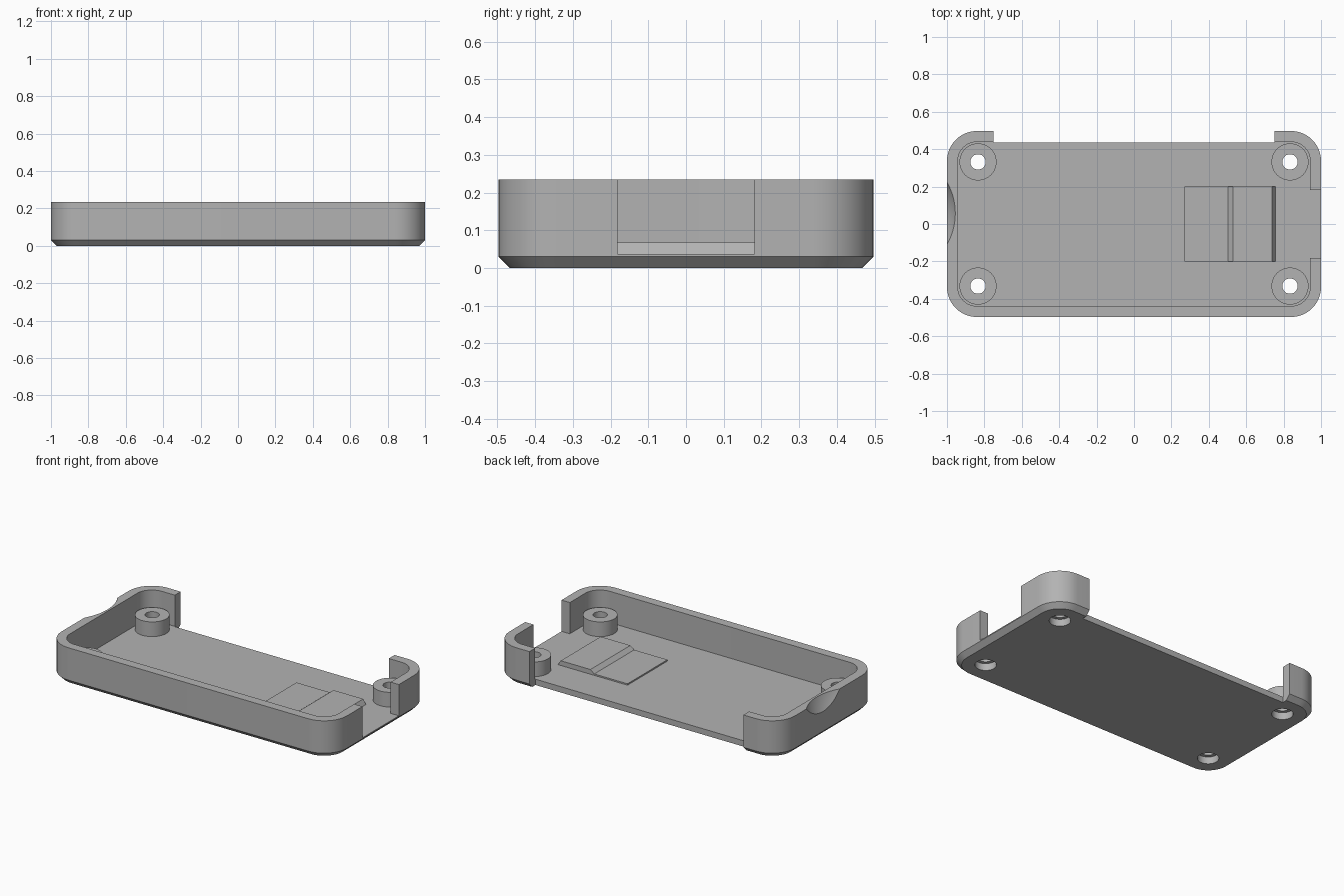
import bpy, bmesh, math

if "Cube" in bpy.data.objects:
    bpy.data.objects.remove(bpy.data.objects["Cube"], do_unlink=True)

grey = bpy.data.materials.new("plain grey")
grey.use_nodes = True
grey.diffuse_color = (0.45, 0.45, 0.45, 1)
grey.node_tree.nodes["Principled BSDF"].inputs["Base Color"].default_value = (0.45, 0.45, 0.45, 1)

FLOOR, TOP = 0.037, 0.235
HX, HY = 1.0, 0.497
WALL = 0.058
BOSS_TOP = 0.13


def make_object(name, bm):
    bmesh.ops.recalc_face_normals(bm, faces=bm.faces)
    mesh = bpy.data.meshes.new(name)
    bm.to_mesh(mesh)
    bm.free()
    mesh.materials.append(grey)
    obj = bpy.data.objects.new(name, mesh)
    bpy.context.collection.objects.link(obj)
    return obj


def rounded_outline(hx, hy, r, steps=12):
    pts = []
    for k, (sx, sy) in enumerate([(1, 1), (-1, 1), (-1, -1), (1, -1)]):
        for i in range(steps + 1):
            a = math.radians(90 * k + 90 * i / steps)
            pts.append((sx * (hx - r) + r * math.cos(a), sy * (hy - r) + r * math.sin(a)))
    return pts


def loft(name, layers):
    """Solid through a stack of (outline, z) layers."""
    bm = bmesh.new()
    rings = [[bm.verts.new((x, y, z)) for x, y in pts] for pts, z in layers]
    n = len(rings[0])
    for low, high in zip(rings, rings[1:]):
        for i in range(n):
            j = (i + 1) % n
            bm.faces.new((low[i], low[j], high[j], high[i]))
    bm.faces.new(rings[0])
    bm.faces.new(rings[-1])
    return make_object(name, bm)


def box(name, x0, x1, y0, y1, z0, z1):
    pts = [(x0, y0), (x1, y0), (x1, y1), (x0, y1)]
    return loft(name, [(pts, z0), (pts, z1)])


def cylinder(name, x, y, r, z0, z1, sides=48):
    pts = [(x + r * math.cos(2 * math.pi * i / sides), y + r * math.sin(2 * math.pi * i / sides))
           for i in range(sides)]
    return loft(name, [(pts, z0), (pts, z1)])


def combine(target, tool, operation):
    """Apply a boolean and discard the tool."""
    mod = target.modifiers.new("boolean", 'BOOLEAN')
    mod.object, mod.operation, mod.solver = tool, operation, 'EXACT'
    bpy.context.view_layer.update()
    result = target.evaluated_get(bpy.context.evaluated_depsgraph_get())
    mesh = bpy.data.meshes.new_from_object(result)
    target.modifiers.clear()
    target.data = mesh
    bpy.data.objects.remove(tool, do_unlink=True)


# Tray with chamfered underside, hollowed out
tray = loft("tray", [
    (rounded_outline(HX - 0.03, HY - 0.03, 0.13), 0),
    (rounded_outline(HX, HY, 0.16), 0.03),
    (rounded_outline(HX, HY, 0.16), TOP)])
inside = rounded_outline(HX - WALL, HY - WALL, 0.102)
combine(tray, loft("cavity", [(inside, FLOOR), (inside, 0.4)]), 'DIFFERENCE')

# Long opening at the back and short opening in the left end
combine(tray, box("back_opening", -0.75, 0.75, 0.436, 0.7, -0.1, 0.4), 'DIFFERENCE')
combine(tray, box("end_opening", 0.9, 1.2, -0.182, 0.182, FLOOR, 0.4), 'DIFFERENCE')

# Finger scallop in the right end
bm = bmesh.new()
bmesh.ops.create_uvsphere(bm, u_segments=96, v_segments=64, radius=0.36)
bmesh.ops.translate(bm, verts=bm.verts, vec=(-1.289, 0.057, 0.37))
combine(tray, make_object("scallop", bm), 'DIFFERENCE')

# Screw posts with through holes and countersunk undersides
for sx in (-1, 1):
    for sy in (-1, 1):
        x, y = sx * 0.834, sy * 0.332
        combine(tray, cylinder("post", x, y, 0.099, 0.015, BOSS_TOP), 'UNION')
        combine(tray, cylinder("hole", x, y, 0.041, -0.1, 0.3), 'DIFFERENCE')
        combine(tray, cylinder("counterbore", x, y, 0.062, -0.1, 0.045), 'DIFFERENCE')

# Stepped support pad on the floor
profile = [(0.27, 0.03), (0.27, 0.046), (0.503, 0.046), (0.53, 0.067), (0.738, 0.067), (0.762, 0.03)]
bm = bmesh.new()
face = bm.faces.new([bm.verts.new((x, -0.2, z)) for x, z in profile])
new = bmesh.ops.extrude_face_region(bm, geom=[face])["geom"]
bmesh.ops.translate(bm, verts=[v for v in new if isinstance(v, bmesh.types.BMVert)], vec=(0, 0.4, 0))
make_object("support_pad", bm)

# Smooth the round surfaces, keep edges crisp
for obj in bpy.context.selected_objects:
    obj.select_set(False)
tray.select_set(True)
bpy.context.view_layer.objects.active = tray
bpy.ops.object.shade_smooth_by_angle(angle=math.radians(25))
